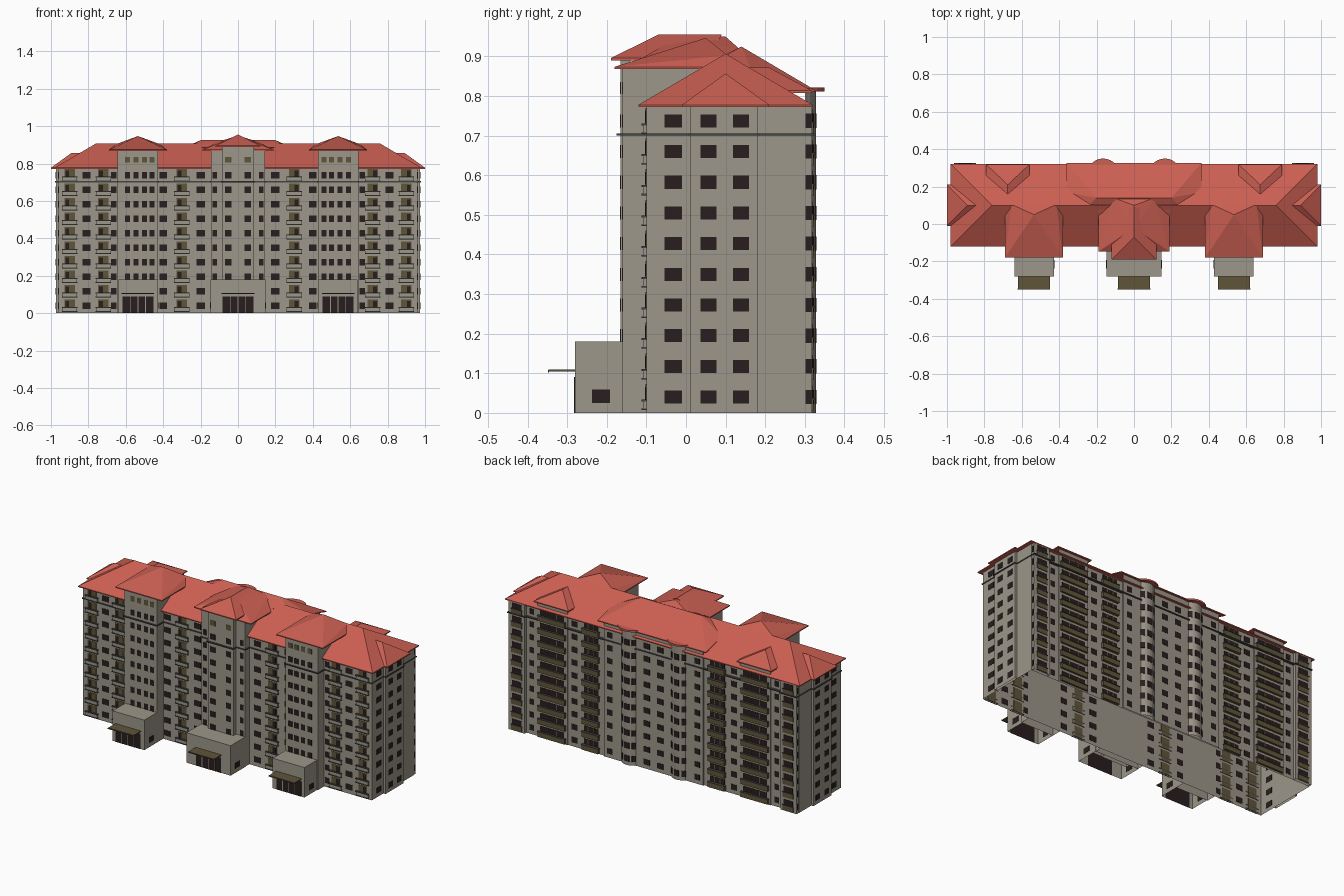
import bpy, bmesh, math
from mathutils import Matrix


def material(name, rgb):
    m = bpy.data.materials.new(name)
    m.diffuse_color = (*rgb, 1)
    return m


WALL = material("warm grey wall", (0.335, 0.308, 0.255))
ROOF = material("red roof tile", (0.60, 0.115, 0.085))
GLASS = material("dark window", (0.022, 0.013, 0.013))
OLIVE = material("olive panel", (0.115, 0.09, 0.04))
TRIM = material("dark grey trim", (0.06, 0.06, 0.06))

ROWS = [0.04 + 0.0775 * i for i in range(10)]   # window heights per floor


def finish(name, bm, mat):
    bmesh.ops.recalc_face_normals(bm, faces=bm.faces)
    # The building is an open shell: no faces on the ground
    floor = [f for f in bm.faces if all(v.co.z < 0.0005 for v in f.verts)]
    bmesh.ops.delete(bm, geom=floor, context='FACES')
    me = bpy.data.meshes.new(name)
    bm.to_mesh(me)
    bm.free()
    me.materials.append(mat)
    ob = bpy.data.objects.new(name, me)
    bpy.context.collection.objects.link(ob)
    return ob


def boxes(name, items, mat):
    """items: (cx, cy, cz, sx, sy, sz[, angle about z])"""
    bm = bmesh.new()
    for it in items:
        cx, cy, cz, sx, sy, sz = it[:6]
        ang = it[6] if len(it) > 6 else 0
        mtx = (Matrix.Translation((cx, cy, cz)) @ Matrix.Rotation(ang, 4, 'Z')
               @ Matrix.Diagonal((sx, sy, sz, 1)))
        bmesh.ops.create_cube(bm, size=1, matrix=mtx)
    return finish(name, bm, mat)


def block(x0, x1, y0, y1, z0, z1):
    return ((x0 + x1) / 2, (y0 + y1) / 2, (z0 + z1) / 2, x1 - x0, y1 - y0, z1 - z0)


def both(items):
    """Repeat items mirrored in x."""
    return items + [(-i[0], *i[1:6], *[-a for a in i[6:]]) for i in items]


def hull(name, pts, mat=ROOF):
    bm = bmesh.new()
    for p in pts:
        bm.verts.new(p)
    bmesh.ops.convex_hull(bm, input=bm.verts)
    bmesh.ops.dissolve_limit(bm, angle_limit=0.01, verts=bm.verts, edges=bm.edges)
    return finish(name, bm, mat)


def eave(x0, x1, y0, y1, z, t=0.006):
    return [(x, y, h) for x in (x0, x1) for y in (y0, y1) for h in (z, z + t)]


def cylinder(name, x, y, r, z0, z1, mat, back_of=None):
    bm = bmesh.new()
    bmesh.ops.create_cone(bm, cap_ends=True, segments=28, radius1=r, radius2=r, depth=z1 - z0,
                          matrix=Matrix.Translation((x, y, (z0 + z1) / 2)))
    if back_of is not None:   # keep only the part behind the wall
        bmesh.ops.bisect_plane(bm, geom=bm.verts[:] + bm.edges[:] + bm.faces[:],
                               plane_co=(0, back_of, 0), plane_no=(0, -1, 0), clear_outer=True)
    return finish(name, bm, mat)


# Main walls, side bays and raised back walls
boxes("main_walls", [block(-0.96, 0.96, -0.10, 0.30, 0, 0.785)], WALL)
boxes("side_bays", both([block(0.96, 0.974, 0.01, 0.18, 0, 0.785)]), WALL)
boxes("back_centre_wall", [block(-0.33, 0.33, 0.3, 0.308, 0, 0.82)], WALL)
boxes("back_dormer_walls", both([block(0.575, 0.775, 0.3, 0.306, 0, 0.812)]), WALL)
boxes("back_corner_bays", both([block(0.85, 0.958, 0.30, 0.318, 0, 0.775)]), WALL)

# Front towers and entrance annexes
boxes("side_towers", both([block(0.427, 0.643, -0.16, -0.10, 0, 0.785),
                           block(0.427, 0.643, -0.16, 0.06, 0.785, 0.872)]), WALL)
boxes("centre_tower", [block(-0.145, 0.145, -0.14, -0.10, 0, 0.785),
                       block(-0.145, 0.145, -0.14, 0.08, 0.785, 0.872),
                       block(-0.085, 0.085, -0.165, -0.14, 0, 0.895)], WALL)
boxes("entrance_annexes", both([block(0.427, 0.638, -0.28, -0.16, 0, 0.18)])
      + [block(-0.147, 0.147, -0.28, -0.14, 0, 0.18)], WALL)

# Floor band near the top
boxes("upper_band", [block(-0.964, 0.964, -0.106, -0.1, 0.700, 0.706),
                     block(-0.15, 0.15, -0.146, -0.1, 0.700, 0.706),
                     block(-0.09, 0.09, -0.175, -0.14, 0.700, 0.706),
                     block(-0.85, 0.85, 0.3, 0.314, 0.700, 0.706)]
      + both([block(0.96, 0.979, 0.005, 0.185, 0.700, 0.706),
              block(0.96, 0.964, -0.106, 0.306, 0.700, 0.706),
              block(0.422, 0.648, -0.167, -0.1, 0.700, 0.706),
              block(0.845, 0.962, 0.3, 0.325, 0.700, 0.706)]), TRIM)

# Roofs
hull("main_roof", eave(-0.98, 0.98, -0.12, 0.32, 0.772) + [(-0.76, 0.1, 0.907), (0.76, 0.1, 0.907)])
for s, side in ((-1, "left"), (1, "right")):
    hull(side + "_end_roof", eave(s * 0.8, s * 1.0, -0.01, 0.21, 0.772)
         + [(s * 0.89, 0.1, 0.857), (s * 0.8, 0.1, 0.857)])
    hull(side + "_tower_roof", eave(s * 0.38, s * 0.69, -0.18, 0.05, 0.868)
         + [(s * 0.535, 0.05, 0.947)]
         + [(s * (0.535 + k * 0.12), 0.105, z) for k in (-1, 1) for z in (0.868, 0.903)])
    hull(side + "_back_dormer_roof", eave(s * 0.56, s * 0.79, 0.25, 0.318, 0.808)
         + [(s * 0.675, 0.21, 0.872), (s * 0.675, 0.15, 0.872)])
    # Round back bays with disc eaves
    cylinder(side + "_round_bay", s * 0.165, 0.262, 0.066, 0, 0.815, WALL, 0.308)
    cylinder(side + "_round_eave", s * 0.165, 0.262, 0.088, 0.812, 0.822, ROOF)
hull("centre_tower_roof", eave(-0.19, 0.19, -0.147, 0.1, 0.868)
     + [(0, -0.02, 0.95), (0, 0.1, 0.95)]
     + [(x, 0.14, z) for x in (-0.11, 0.11) for z in (0.87, 0.915)])
hull("centre_front_roof", eave(-0.12, 0.12, -0.19, 0.06, 0.89) + [(0, -0.07, 0.955), (0, 0.09, 0.955)])
hull("back_centre_roof", [(s * 0.36, 0.325, z) for s in (-1, 1) for z in (0.81, 0.816)]
     + [(s * x, y, z) for s in (-1, 1)
        for x, y, z in ((0.36, 0.17, 0.855), (0.2, 0.14, 0.925), (0.25, 0.09, 0.895), (0.19, 0.06, 0.885))])

# Windows, floor by floor
win, olive, rails, parapets = [], [], [], []


def pane(x, y, z, w, h=0.033, axis='y'):
    win.append((x, y, z, w, 0.003, h) if axis == 'y' else (x, y, z, 0.003, w, h))


for z in ROWS:
    for x, w in ((0.81, 0.045), (0.665, 0.03), (0.40, 0.04), (0.20, 0.045)):
        pane(x, -0.10, z, w)
    if z > 0.19:
        for x in (0.46, 0.50, 0.545, 0.59):
            pane(x, -0.16, z, 0.027)
        pane(0.053, -0.165, z, 0.035)
        pane(0.124, -0.14, z, 0.022)
    # End walls
    pane(0.96, -0.032, z, 0.045, axis='x')
    pane(0.974, 0.057, z, 0.04, axis='x')
    pane(0.974, 0.139, z, 0.04, axis='x')
    pane(0.958, 0.309, z, 0.015, 0.036, 'x')
    # Front balconies: olive doors behind a low parapet with dark rails
    for x in (0.90, 0.72, 0.30):
        olive.append((x, -0.10, z + 0.002, 0.056, 0.004, 0.062))
        win.append((x + 0.013, -0.101, z + 0.010, 0.020, 0.004, 0.032))
        parapets.append((x, -0.104, z - 0.020, 0.08, 0.010, 0.018))
        rails += [(x, -0.105, z - 0.009, 0.084, 0.014, 0.005),
                  (x, -0.105, z - 0.031, 0.084, 0.014, 0.004)]
    # Back windows
    for x, y, w in ((0.815, 0.30, 0.03), (0.53, 0.30, 0.04), (0.29, 0.308, 0.035), (0.045, 0.308, 0.04)):
        pane(x, y, z, w)
    # Back balconies
    for x, y, w, d in ((0.675, 0.306, 0.18, 0.012), (0.42, 0.30, 0.11, 0.016), (0.902, 0.318, 0.07, 0.004)):
        win.append((x, y, z + 0.008, w * 0.88, 0.004, 0.042))
        olive.append((x, y + d / 2, z - 0.021, w, d, 0.028))
        rails.append((x, y + d / 2, z - 0.005, w + 0.004, d + 0.005, 0.004))
        if w > 0.1:
            olive += [(x + k * w * 0.17, y + 0.002, z + 0.008, 0.006, 0.004, 0.042) for k in (-1, 1)]
    # Round bay windows
    for a in (-0.7, 0, 0.7):
        win.append((0.165 + 0.065 * math.sin(a), 0.262 + 0.065 * math.cos(a), z,
                    0.032, 0.004, 0.036, -a))

# Tower attic windows
olive += [(x, -0.16, 0.82, 0.027, 0.003, 0.03) for x in (0.46, 0.50, 0.545, 0.59)]
olive.append((0.053, -0.165, 0.82, 0.035, 0.003, 0.03))
# Annex side windows
for x in (0.427, 0.638, 0.147):
    pane(x, -0.215, 0.042, 0.045, axis='x')

boxes("windows", both(win), GLASS)
boxes("olive_panels", both(olive), OLIVE)
boxes("balcony_parapets", both(parapets), WALL)
boxes("balcony_rails", both(rails), TRIM)

# Entrances: glazed doors, mullions and canopies
doors, mullions, canopies, edges = [], [], [], []
for c in (-0.535, 0, 0.535):
    doors.append((c, -0.28, 0.045, 0.165, 0.003, 0.09))
    mullions += [(c + k * 0.041, -0.2815, 0.045, 0.004, 0.003, 0.09) for k in (-1, 0, 1)]
    canopies.append(block(c - 0.085, c + 0.085, -0.347, -0.28, 0.104, 0.109))
    edges.append(block(c - 0.087, c + 0.087, -0.349, -0.346, 0.102, 0.1085))
boxes("entrance_doors", doors, GLASS)
boxes("door_mullions", mullions, WALL)
boxes("entrance_canopies", canopies, OLIVE)
boxes("canopy_edges", edges, TRIM)
